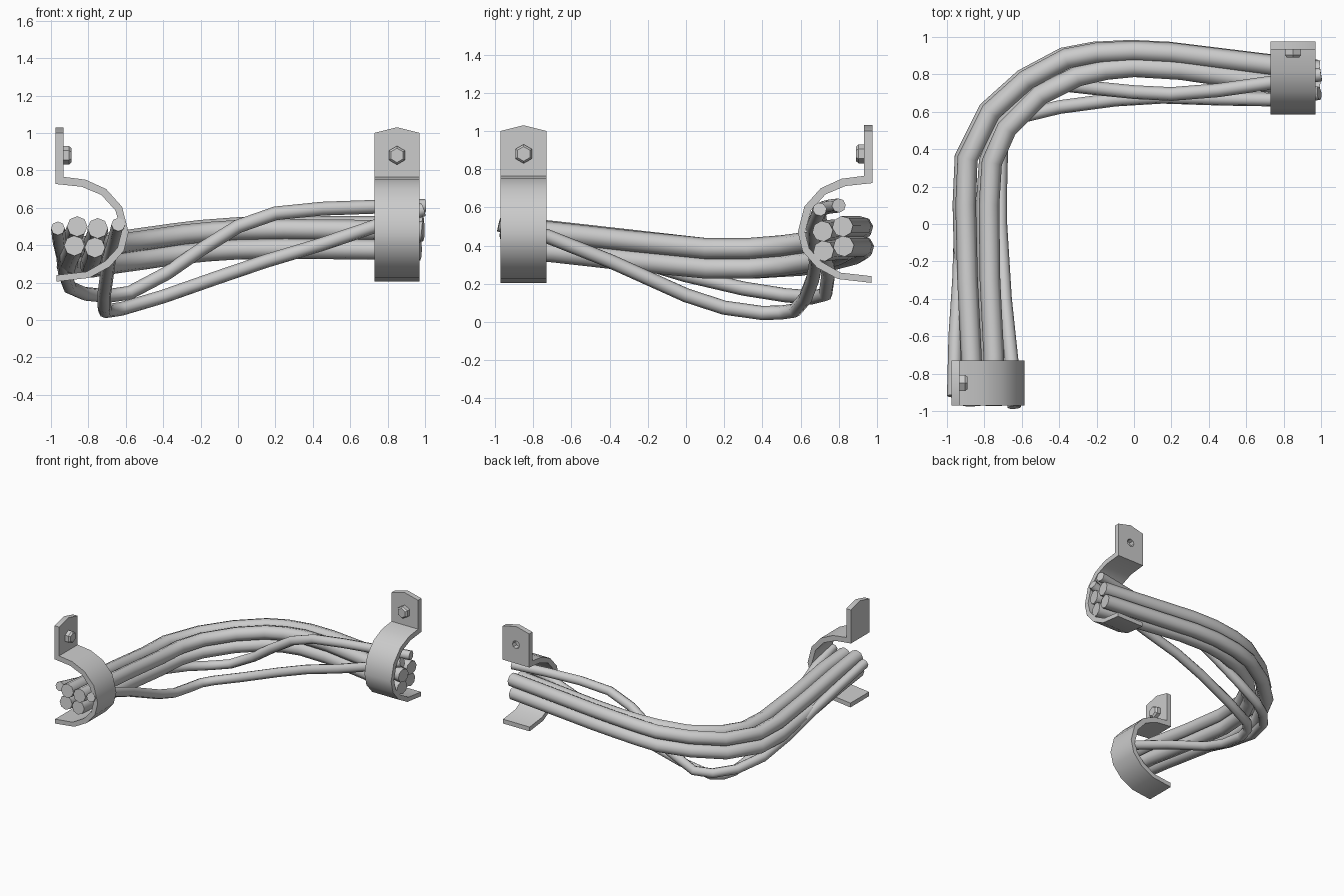
import bpy, bmesh, math
from mathutils import Matrix, Vector

if "Cube" in bpy.data.objects:
    bpy.data.objects.remove(bpy.data.objects["Cube"])

# reflection across the diagonal: turns the right clamp into the left one
DIAG = Matrix(((0, -1, 0, 0), (-1, 0, 0, 0), (0, 0, 1, 0), (0, 0, 0, 1)))


def finish(name, bm, mat):
    bm.transform(mat)
    bmesh.ops.recalc_face_normals(bm, faces=bm.faces[:])
    me = bpy.data.meshes.new(name)
    bm.to_mesh(me)
    bm.free()
    ob = bpy.data.objects.new(name, me)
    bpy.context.collection.objects.link(ob)
    return ob


def smooth(ob, deg=50):
    bpy.ops.object.select_all(action='DESELECT')
    ob.select_set(True)
    bpy.context.view_layer.objects.active = ob
    bpy.ops.object.shade_smooth_by_angle(angle=math.radians(deg))


# clamp band profile: (distance from wall, height)
OUTER = [(.042, 1.0), (.042, .765), (.16, .75), (.27, .70), (.355, .605),
         (.39, .47), (.365, .37), (.29, .285), (.18, .225), (.005, .205)]
INNER = [(0, 1.0), (0, .727), (.14, .712), (.245, .668), (.32, .585),
         (.352, .47), (.33, .385), (.265, .315), (.165, .258), (.005, .24)]
WALL, X0, WIDTH = .975, .73, .24
BOLT = Vector((X0 + WIDTH / 2, WALL - .042, .88))


def clamp(name, mat):
    bm = bmesh.new()
    n = len(OUTER)
    rings = []
    for u in (0, WIDTH / 2, WIDTH):
        peak = .03 if u == WIDTH / 2 else 0
        rings.append([bm.verts.new((X0 + u, WALL - d, z + (peak if z == 1 else 0)))
                      for d, z in OUTER + INNER[::-1]])
    for a, b in zip(rings, rings[1:]):
        for i in range(2 * n):
            j = (i + 1) % (2 * n)
            bm.faces.new((a[i], a[j], b[j], b[i]))
    for r in (rings[0], rings[-1]):
        for i in range(n - 1):
            bm.faces.new((r[i], r[i + 1], r[2 * n - 2 - i], r[2 * n - 1 - i]))
    ob = finish(name, bm, mat)
    # bolt hole through the tab
    bm = bmesh.new()
    bmesh.ops.create_cone(bm, cap_ends=True, segments=8, radius1=.032, radius2=.032,
                          depth=.2, matrix=Matrix.Translation(BOLT) @ Matrix.Rotation(math.pi / 2, 4, 'X'))
    cutter = finish("hole_cutter", bm, mat)
    cutter.hide_render = True
    mod = ob.modifiers.new("hole", 'BOOLEAN')
    mod.operation, mod.object, mod.solver = 'DIFFERENCE', cutter, 'EXACT'
    bpy.context.view_layer.objects.active = ob
    bpy.ops.object.modifier_apply(modifier="hole")
    bpy.data.objects.remove(cutter)
    smooth(ob, 40)


def bolt(name, mat):
    # hexagonal head with a chamfered front
    bm = bmesh.new()
    for r1, r2, depth, off in ((.05, .05, .03, .014), (.05, .038, .014, .036)):
        bmesh.ops.create_cone(bm, cap_ends=True, segments=6, radius1=r1, radius2=r2, depth=depth,
                              matrix=Matrix.Translation(BOLT - Vector((0, off, 0)))
                              @ Matrix.Rotation(math.pi / 2, 4, 'X'))
    finish(name, bm, mat)


def cable(name, pts, radius):
    cu = bpy.data.curves.new(name, 'CURVE')
    cu.dimensions = '3D'
    cu.bevel_depth, cu.bevel_resolution, cu.use_fill_caps = radius, 2, True
    sp = cu.splines.new('POLY')
    sp.points.add(len(pts) - 1)
    for p, co in zip(sp.points, pts):
        p.co = (*co, 1)
    ob = bpy.data.objects.new(name, cu)
    bpy.context.collection.objects.link(ob)
    bpy.ops.object.select_all(action='DESELECT')
    ob.select_set(True)
    bpy.context.view_layer.objects.active = ob
    bpy.ops.object.convert(target='MESH')
    smooth(bpy.context.view_layer.objects.active, 60)


for side, m in (("right", Matrix.Identity(4)), ("left", DIAG)):
    clamp(side + "_clamp", m)
    bolt(side + "_bolt", m)

# thick cables: outer and inner paths, each with an upper and a lower run
outer_path = [(-.86, -.97, .50), (-.87, -.7, .475), (-.89, -.3, .43), (-.90, .1, .385),
              (-.89, .35, .385), (-.765, .6, .40), (-.575, .77, .43), (-.36, .885, .46),
              (-.2, .915, .48), (0, .925, .495), (.2, .915, .50), (.73, .85, .50), (.99, .82, .50)]
inner_path = [(-.75, -.97, .49), (-.75, -.7, .47), (-.77, -.3, .425), (-.775, .1, .385),
              (-.76, .33, .385), (-.68, .51, .40), (-.5, .69, .425), (-.3, .79, .455),
              (-.15, .825, .47), (0, .84, .48), (.25, .825, .485), (.73, .755, .48), (.99, .715, .475)]
for label, path in (("outer", outer_path), ("inner", inner_path)):
    cable(label + "_upper_thick_cable", path, .055)
    cable(label + "_lower_thick_cable",
          [(x - .015, y + .005, z - .103) for x, y, z in path], .055)

# thin cables sagging under the bundle
cable("inner_thin_cable", [
    (-.64, -.98, .51), (-.655, -.73, .45), (-.69, -.4, .32), (-.715, 0, .14), (-.715, .2, .075),
    (-.71, .4, .047), (-.685, .5, .05), (-.62, .57, .06), (-.4, .625, .125), (-.1, .665, .23),
    (.15, .68, .315), (.45, .67, .405), (.73, .665, .50), (.99, .70, .59)], .037)
cable("outer_thin_cable", [
    (-.963, -.92, .49), (-.955, -.6, .42), (-.935, -.3, .335), (-.925, 0, .245), (-.90, .3, .175),
    (-.82, .52, .14), (-.70, .66, .128), (-.58, .73, .145), (-.38, .745, .25), (-.2, .725, .375),
    (0, .705, .50), (.2, .695, .57), (.45, .715, .595), (.73, .755, .605), (1.0, .80, .61)], .037)
